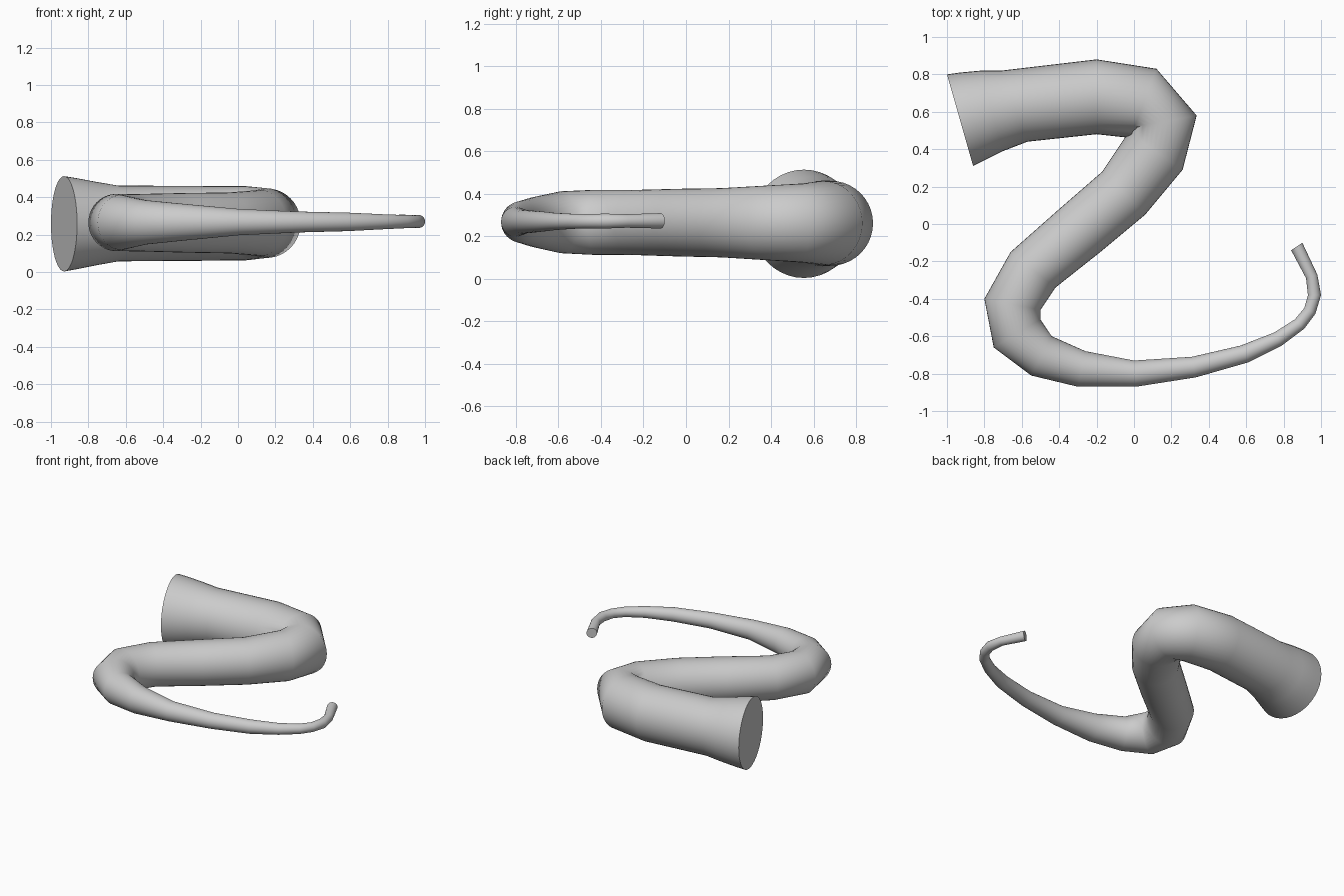
import bpy
import bmesh
import math
from mathutils import Vector

SIDES = 40
BASE_HEIGHT, TIP_HEIGHT = 0.258, 0.272

# Left and right edge of each ring along the winding path, wide end to tip
RINGS = [
    ((-1, .8), (-.86, .31)),
    ((-.93, .81), (-.8, .34)),
    ((-.82, .82), (-.7, .39)),
    ((-.71, .82), (-.57, .44)),
    ((-.2, .88), (-.2, .48)),
    ((.12, .83), (-.02, .46)),
    ((.335, .58), (-.03, .51)),
    ((.26, .29), (-.03, .49)),
    ((.06, .05), (-.17, .28)),
    ((-.18, -.15), (-.4, .08)),
    ((-.42, -.34), (-.66, -.15)),
    ((-.5, -.46), (-.8, -.4)),
    ((-.5, -.51), (-.75, -.66)),
    ((-.44, -.6), (-.55, -.81)),
    ((-.26, -.68), (-.3, -.87)),
    ((0, -.73), (.01, -.87)),
    ((.31, -.71), (.33, -.82)),
    ((.57, -.65), (.61, -.74)),
    ((.75, -.58), (.79, -.65)),
    ((.86, -.51), (.91, -.56)),
    ((.91, -.45), (.97, -.48)),
    ((.93, -.38), (1, -.38)),
    ((.92, -.29), (.98, -.27)),
    ((.84, -.14), (.9, -.1)),
]


def make_material(name, colour):
    mat = bpy.data.materials.new(name)
    mat.use_nodes = True
    mat.diffuse_color = colour
    mat.node_tree.nodes["Principled BSDF"].inputs["Base Color"].default_value = colour
    return mat


def add_ring(bm, left, right, height):
    """Upright circle whose horizontal diameter runs from left to right."""
    a, b = Vector((*left, height)), Vector((*right, height))
    centre, side = (a + b) / 2, (b - a) / 2
    up = Vector((0, 0, side.length))
    angles = [math.tau * i / SIDES for i in range(SIDES)]
    return [bm.verts.new(centre + side * math.cos(t) + up * math.sin(t)) for t in angles]


def build_tube(name, material):
    bm = bmesh.new()
    last = len(RINGS) - 1
    loops = []
    for i, (left, right) in enumerate(RINGS):
        height = BASE_HEIGHT + (TIP_HEIGHT - BASE_HEIGHT) * i / last
        loops.append(add_ring(bm, left, right, height))

    # Skin between neighbouring rings
    for near, far in zip(loops, loops[1:]):
        for i in range(SIDES):
            j = (i + 1) % SIDES
            bm.faces.new((near[i], near[j], far[j], far[i]))

    # Flat caps on the wide end and the tip
    bm.faces.new(loops[0])
    bm.faces.new(loops[-1])
    bmesh.ops.recalc_face_normals(bm, faces=bm.faces)

    mesh = bpy.data.meshes.new(name)
    bm.to_mesh(mesh)
    bm.free()
    mesh.materials.append(material)
    obj = bpy.data.objects.new(name, mesh)
    bpy.context.collection.objects.link(obj)
    return obj


default_cube = bpy.data.objects.get("Cube")
if default_cube:
    bpy.data.objects.remove(default_cube, do_unlink=True)

# Tapering winding body, smooth with crisp cap rims
body = build_tube("winding_body", make_material("light grey", (0.6, 0.6, 0.6, 1)))
bpy.ops.object.select_all(action="DESELECT")
body.select_set(True)
bpy.context.view_layer.objects.active = body
bpy.ops.object.shade_smooth_by_angle(angle=math.radians(60))
